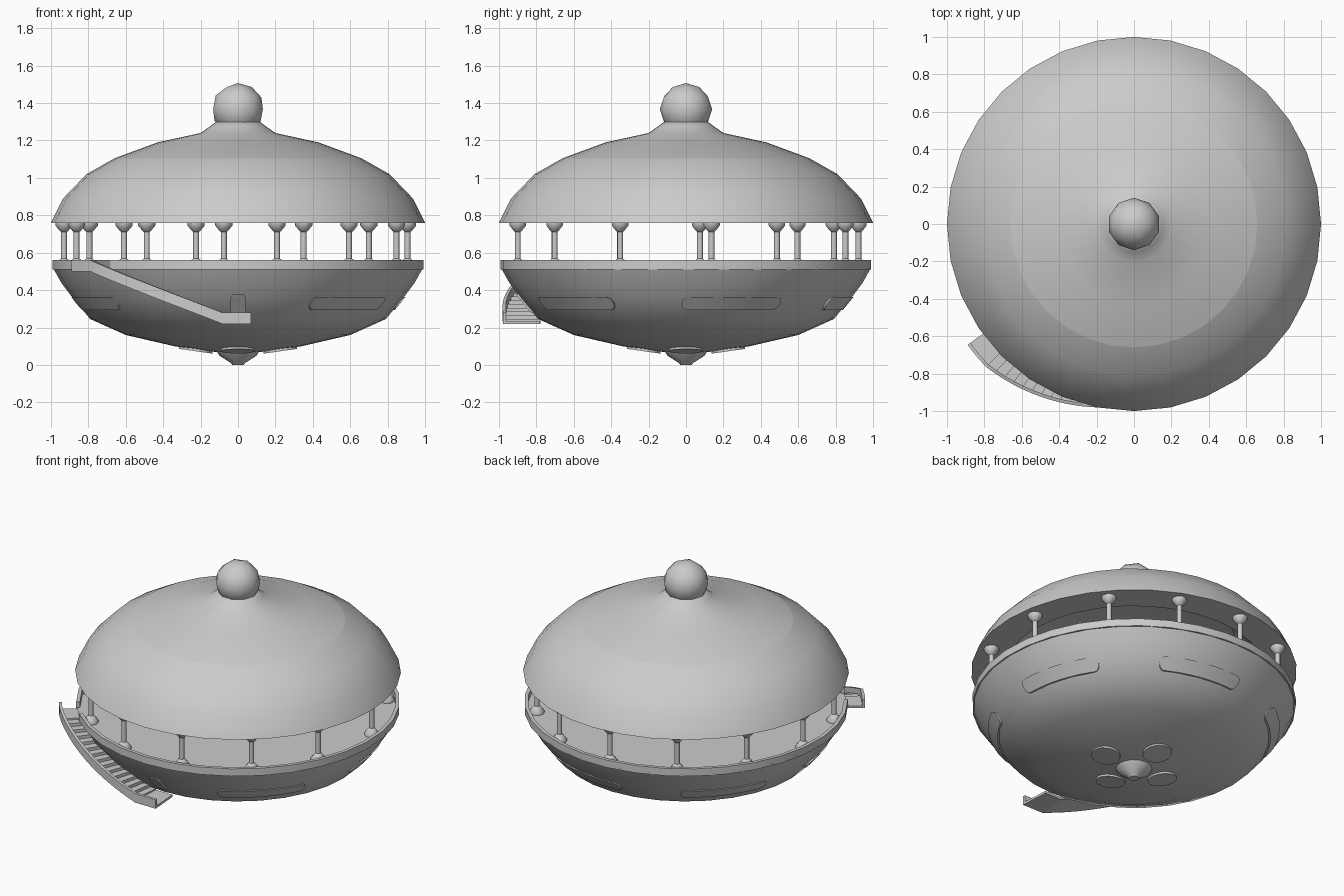
import bpy, bmesh, math
from mathutils import Matrix, Vector

if "Cube" in bpy.data.objects:
    bpy.data.objects.remove(bpy.data.objects["Cube"], do_unlink=True)

grey = bpy.data.materials.new("stone_grey")
grey.use_nodes = True
colour = (0.6, 0.6, 0.6, 1)
grey.diffuse_color = colour
grey.node_tree.nodes["Principled BSDF"].inputs["Base Color"].default_value = colour

SEG = 32


def finish(name, bm, smooth=40):
    """Turn a bmesh into a named, shaded object."""
    bmesh.ops.remove_doubles(bm, verts=bm.verts, dist=0.0005)
    bmesh.ops.recalc_face_normals(bm, faces=bm.faces)
    mesh = bpy.data.meshes.new(name)
    bm.to_mesh(mesh)
    bm.free()
    mesh.materials.append(grey)
    ob = bpy.data.objects.new(name, mesh)
    bpy.context.collection.objects.link(ob)
    if smooth:
        bpy.ops.object.select_all(action='DESELECT')
        ob.select_set(True)
        bpy.context.view_layer.objects.active = ob
        bpy.ops.object.shade_smooth_by_angle(angle=math.radians(smooth))
    return ob


def revolve(name, profile, seg=SEG):
    """Spin a (radius, height) profile about z."""
    bm = bmesh.new()
    vs = [bm.verts.new((r, 0, z)) for r, z in profile]
    es = [bm.edges.new(p) for p in zip(vs, vs[1:])]
    bmesh.ops.spin(bm, geom=vs + es, cent=(0, 0, 0), axis=(0, 0, 1),
                   angle=math.tau, steps=seg, use_merge=True)
    return finish(name, bm)


def polar(deg, r, z):
    a = math.radians(deg)
    return Vector((r * math.cos(a), r * math.sin(a), z))


def sweep(bm, rings):
    """Join closed cross-sections into one capped solid."""
    rows = [[bm.verts.new(p) for p in ring] for ring in rings]
    n = len(rows[0])
    for a, b in zip(rows, rows[1:]):
        for i in range(n):
            j = (i + 1) % n
            bm.faces.new((a[i], a[j], b[j], b[i]))
    bm.faces.new(rows[0])
    bm.faces.new(rows[-1])


def section(deg, r0, r1, z0, z1):
    return [polar(deg, r0, z0), polar(deg, r1, z0),
            polar(deg, r1, z1), polar(deg, r0, z1)]


def steps(a, b, n):
    return [a + (b - a) * i / n for i in range(n + 1)]


# Roof: outer dome with hollow underside, upper cap with flared neck, finial
revolve("roof_dome", [(.66, 1.105), (.81, 1.02), (.935, .89), (1, .76),
                      (.8, .76), (.62, .98), (0, 1.06)])
revolve("roof_cap", [(.66, 1.105), (.43, 1.19), (.2, 1.24), (.15, 1.275),
                     (.11, 1.305), (0, 1.305)])
bm = bmesh.new()
bmesh.ops.create_icosphere(bm, subdivisions=2, radius=.14,
                           matrix=Matrix.Translation((0, 0, 1.367)))
finish("finial_ball", bm)

# Lower hull with deck and bottom nozzle
hull = [(.99, .52), (.945, .44), (.885, .36), (.79, .245), (.6, .16),
        (.34, .10), (.11, .068)]
revolve("lower_hull", [(0, .52)] + hull)
revolve("bottom_nozzle", [(0, .075), (.115, .075), (.1, .05), (.04, .012),
                          (.03, 0), (0, 0)], 16)


def hull_radius(z):
    for (r1, z1), (r0, z0) in zip(hull, hull[1:]):
        if z0 <= z <= z1:
            return r0 + (r1 - r0) * (z - z0) / (z1 - z0)
    return hull[0][0]


# Deck lip, open where the stairs arrive
bm = bmesh.new()
sweep(bm, [section(d, .97, .993, .51, .56) for d in steps(226, 576, SEG)])
finish("deck_lip", bm)

# Columns, flared at both ends
half = [(.046, .76), (.046, .745), (.022, .716), (.016, .712), (.016, .66)]
profile = [(0, .76)] + half + [(r, 1.28 - z) for r, z in half[::-1]] + [(0, .52)]
column = revolve("column", profile, 10)
angles = [8.5] + [40.1 + 27.05 * i for i in range(12)]
for i, a in enumerate(angles):
    ob = column if i == 0 else column.copy()
    if i:
        bpy.context.collection.objects.link(ob)
    ob.name = f"column_{i + 1}"
    ob.location = polar(a, .925, 0) - Vector((.008, 0, 0))

# Long rounded windows following the hull
HALF_W, MID_Z, HALF_H = 18.5, .328, .035
ROUND = 2.3
for i in range(5):
    centre = -45 + 62 * i
    bm = bmesh.new()
    rings = []
    ts = [-1, -.985, -.95, -.9] + steps(-.86, .86, 12) + [.9, .95, .985, 1]
    for t in ts:
        u = t * HALF_W
        e = max(0, abs(u) - (HALF_W - ROUND)) / ROUND
        h = HALF_H * max(.15, math.sqrt(max(0, 1 - e * e)))
        lo, hi = MID_Z - h, MID_Z + h
        rl, rh = hull_radius(lo), hull_radius(hi)
        d = centre + u
        rings.append([polar(d, rl - .02, lo), polar(d, rl + .008, lo),
                      polar(d, rh + .008, hi), polar(d, rh - .02, hi)])
    sweep(bm, rings)
    finish(f"window_{i + 1}", bm, 30)

# Four discs around the nozzle
for i in range(4):
    bm = bmesh.new()
    m = (Matrix.Rotation(i * math.pi / 2, 4, 'Z')
         @ Matrix.Translation((.225, 0, .081))
         @ Matrix.Rotation(-math.radians(8), 4, 'Y'))
    bmesh.ops.create_cone(bm, cap_ends=True, segments=20, radius1=.09,
                          radius2=.09, depth=.016, matrix=m)
    finish(f"bottom_disc_{i + 1}", bm)

# Curved stairs: top platform, slope and landing
TOP, SLOPE_A, SLOPE_B, END = 216, 224, 265, 274


def slope(d):
    return min(1, max(0, (d - SLOPE_A) / (SLOPE_B - SLOPE_A)))


def stair_r(d):
    return 1.10 - .118 * slope(d)


def stair_z(d):
    return .56 - .28 * slope(d)


path = [TOP, 220] + steps(SLOPE_A, SLOPE_B, 14) + [END]
bm = bmesh.new()
sweep(bm, [section(d, stair_r(d) - .018, stair_r(d), stair_z(d) - .06,
                   stair_z(d)) for d in path])
finish("stair_outer_wall", bm, 30)

bm = bmesh.new()
for a, b in zip(path, path[1:]):
    top = stair_z(b) - (.045 if b <= SLOPE_A or a >= SLOPE_B else .035)
    sweep(bm, [section(d, stair_r(d) - .2, stair_r(d) - .015,
                       stair_z(d) - .06, top) for d in (a, b)])
finish("stair_treads", bm, 0)

# Small hatch above the landing
bm = bmesh.new()
rings = []
for z, w in ((.28, .042), (.36, .04), (.38, .028)):
    y = -hull_radius(z)
    rings.append([(-w, y - .01, z), (w, y - .01, z),
                  (w, y + .03, z), (-w, y + .03, z)])
sweep(bm, rings)
finish("landing_hatch", bm, 0)
